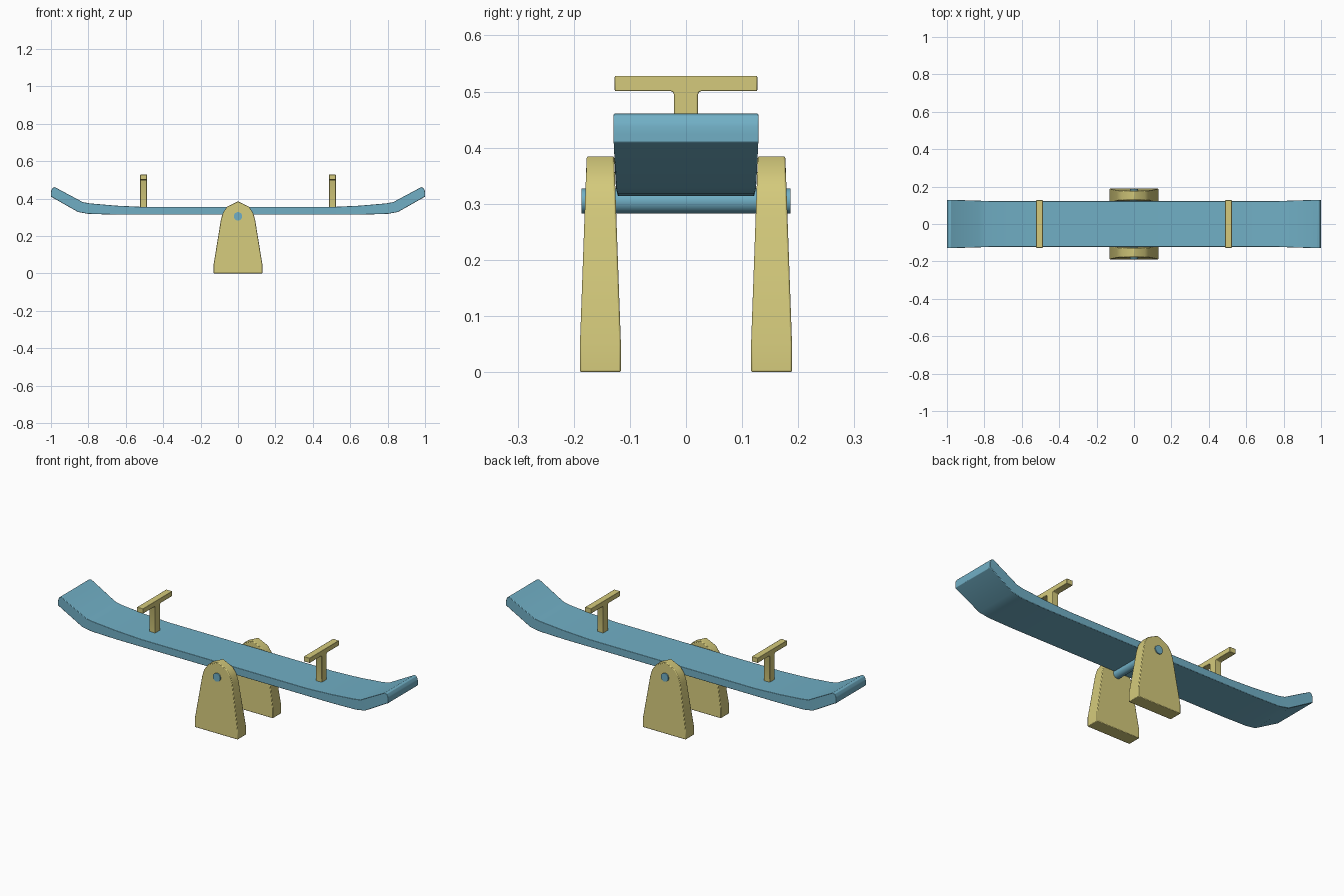
import bpy, bmesh, math

if "Cube" in bpy.data.objects:
    bpy.data.objects.remove(bpy.data.objects["Cube"])


def material(name, rgb):
    m = bpy.data.materials.new(name)
    m.diffuse_color = (*rgb, 1)
    m.use_nodes = True
    m.node_tree.nodes["Principled BSDF"].inputs["Base Color"].default_value = m.diffuse_color
    return m


blue = material("blue paint", (0.165, 0.43, 0.56))
yellow = material("pale yellow paint", (0.66, 0.59, 0.20))


def finish(bm, name, mat, bevel=0.0, smooth=True):
    bmesh.ops.recalc_face_normals(bm, faces=bm.faces)
    me = bpy.data.meshes.new(name)
    bm.to_mesh(me)
    bm.free()
    me.materials.append(mat)
    ob = bpy.data.objects.new(name, me)
    bpy.context.collection.objects.link(ob)
    if bevel:
        b = ob.modifiers.new("bevel", 'BEVEL')
        b.width, b.segments, b.limit_method = bevel, 2, 'ANGLE'
        b.angle_limit = math.radians(40)
    if smooth:
        bpy.ops.object.select_all(action='DESELECT')
        ob.select_set(True)
        bpy.context.view_layer.objects.active = ob
        bpy.ops.object.shade_smooth_by_angle(angle=math.radians(30))
    return ob


def loft(rings):
    """Join equal-length rings of points and cap both ends."""
    bm = bmesh.new()
    vs = [[bm.verts.new(p) for p in r] for r in rings]
    n = len(vs[0])
    for a, b in zip(vs, vs[1:]):
        for i in range(n):
            j = (i + 1) % n
            bm.faces.new((a[i], a[j], b[j], b[i]))
    bm.faces.new(vs[0])
    bm.faces.new(vs[-1])
    return bm


# Plank: (x top, z top, x bottom, z bottom, half width), mirrored in x
half = [(0.0, 0.355, 0.0, 0.314, 0.122), (0.5, 0.355, 0.5, 0.314, 0.122),
        (0.65, 0.362, 0.65, 0.314, 0.122), (0.79, 0.374, 0.80, 0.318, 0.123),
        (0.83, 0.381, 0.855, 0.328, 0.125), (0.979, 0.461, 1.0, 0.41, 0.129),
        (0.991, 0.458, 1.0, 0.425, 0.129), (0.998, 0.445, 1.0, 0.438, 0.129)]
stations = [(-a, b, -c, d, w) for a, b, c, d, w in half[:0:-1]] + half
finish(loft([[(a, -w, b), (a, w, b), (c, w, d), (c, -w, d)]
             for a, b, c, d, w in stations]), "seat_plank", blue, 0.002)

# Supports: tapered side plates with a rounded peak
outline = [(0.13, 0.0), (0.13, 0.05), (0.091, 0.29), (0.08, 0.325),
           (0.058, 0.357), (0.0, 0.385)]
outline += [(-x, z) for x, z in outline[-2::-1]]


def y_range(z):
    t = max(0, (z - 0.05) / 0.335)
    return 0.116 + 0.012 * t, 0.189 - 0.012 * t


for side, label in ((-1, "front"), (1, "back")):
    rings = [[(x, side * y_range(z)[k], z) for x, z in outline] for k in (0, 1)]
    finish(loft(rings), label + "_support", yellow, 0.003)

# Axle through both supports
axle = [[(0.0225 * math.cos(2 * math.pi * i / 24), y,
          0.305 + 0.0225 * math.sin(2 * math.pi * i / 24)) for i in range(24)]
        for y in (-0.186, 0.186)]
finish(loft(axle), "axle", blue)

# T-shaped handles, with small flares where post meets bar
tee = [(0.021, 0.335), (0.021, 0.494), (0.023, 0.499), (0.028, 0.501),
       (0.127, 0.501), (0.127, 0.528)]
tee += [(-y, z) for y, z in tee[::-1]]
for x, label in ((-0.505, "left"), (0.505, "right")):
    rings = [[(x + d, y, z) for y, z in tee] for d in (-0.018, 0.018)]
    finish(loft(rings), label + "_handle", yellow, 0.002)
